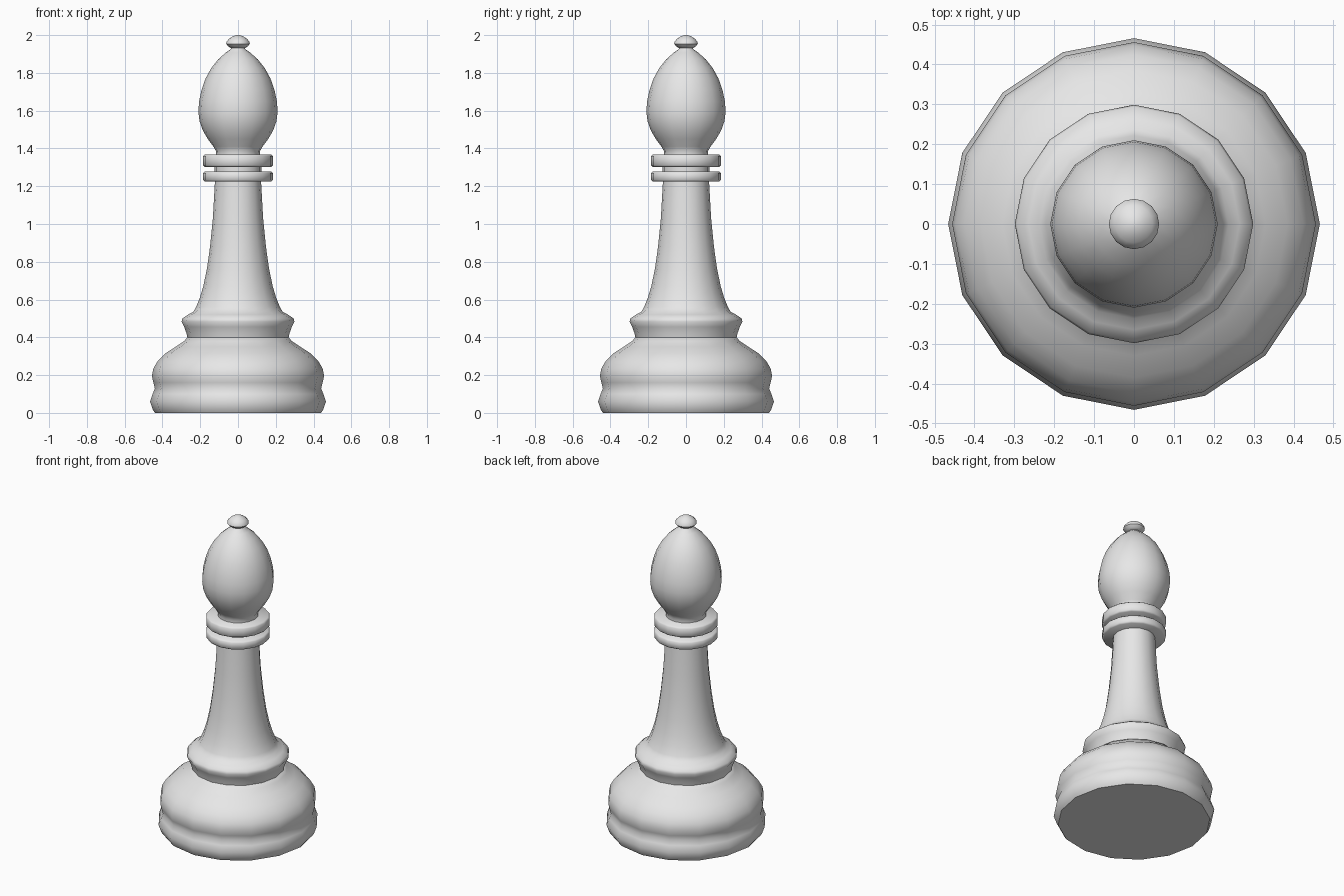
import bpy
import bmesh
from math import cos, sin, tau, radians

SIDES = 16

cube = bpy.data.objects.get("Cube")
if cube:
    bpy.data.objects.remove(cube, do_unlink=True)

grey = bpy.data.materials.new("light_grey")
grey.use_nodes = True
grey.diffuse_color = (0.8, 0.8, 0.8, 1)
grey.node_tree.nodes["Principled BSDF"].inputs["Base Color"].default_value = (0.8, 0.8, 0.8, 1)


def lathe(name, profile):
    """Turn a bottom-to-top (radius, height) profile around the z axis and cap it."""
    bm = bmesh.new()
    rings = [[bm.verts.new((r * cos(tau * i / SIDES), r * sin(tau * i / SIDES), z))
              for i in range(SIDES)] for r, z in profile]
    for low, high in zip(rings, rings[1:]):
        for i in range(SIDES):
            j = (i + 1) % SIDES
            bm.faces.new((low[i], low[j], high[j], high[i]))
    bm.faces.new(rings[0][::-1])
    bm.faces.new(rings[-1])
    mesh = bpy.data.meshes.new(name)
    bm.to_mesh(mesh)
    bm.free()
    mesh.materials.append(grey)
    obj = bpy.data.objects.new(name, mesh)
    bpy.context.collection.objects.link(obj)
    bpy.ops.object.select_all(action="DESELECT")
    obj.select_set(True)
    bpy.context.view_layer.objects.active = obj
    bpy.ops.object.shade_smooth_by_angle(angle=radians(55))
    return obj


def collar(name, bottom, top, radius=0.185, bevel=0.008):
    """Flat disc with softened rims."""
    lathe(name, [(radius - bevel, bottom), (radius, bottom + bevel),
                 (radius, top - bevel), (radius - bevel, top)])


# Wide foot with a lower rim and a domed shoulder
lathe("base", [(0.44, 0), (0.45, 0.015), (0.466, 0.06), (0.452, 0.1), (0.44, 0.13),
               (0.448, 0.16), (0.456, 0.195), (0.448, 0.235), (0.425, 0.275),
               (0.385, 0.315), (0.33, 0.35), (0.285, 0.38), (0.268, 0.4)])

# Flared ring and tapering column
lathe("stem", [(0.268, 0.4), (0.274, 0.425), (0.285, 0.455), (0.299, 0.483), (0.294, 0.5),
               (0.265, 0.52), (0.237, 0.535), (0.222, 0.56), (0.202, 0.61), (0.184, 0.67),
               (0.165, 0.76), (0.148, 0.88), (0.133, 1.03), (0.122, 1.23)])

# Pair of collars with a narrow spacer between them
collar("lower_collar", 1.225, 1.277)
lathe("collar_spacer", [(0.125, 1.27), (0.125, 1.31)])
collar("upper_collar", 1.303, 1.367)

# Egg-shaped head
lathe("head", [(0.118, 1.36), (0.116, 1.385), (0.13, 1.41), (0.16, 1.45), (0.186, 1.495),
               (0.204, 1.545), (0.21, 1.595), (0.206, 1.65), (0.193, 1.71), (0.172, 1.77),
               (0.142, 1.825), (0.104, 1.873), (0.065, 1.907), (0.04, 1.925), (0.033, 1.935)])

# Small button on the tip
lathe("finial", [(0.033, 1.93), (0.05, 1.939), (0.063, 1.953), (0.06, 1.966), (0.047, 1.981),
                 (0.028, 1.993), (0.01, 2.0)])
